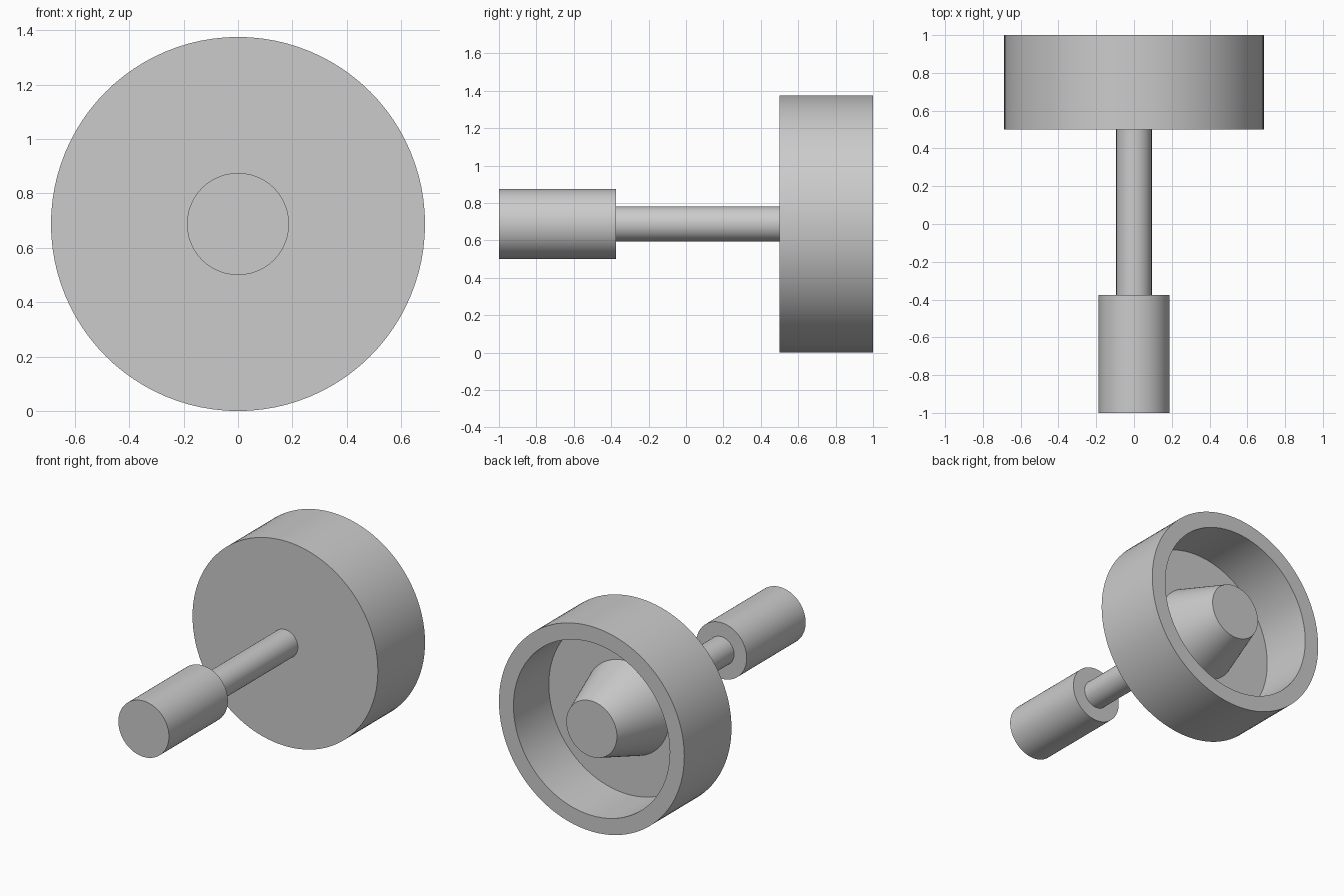
import bpy, bmesh, math
from mathutils import Vector

cube = bpy.data.objects.get("Cube")
if cube:
    bpy.data.objects.remove(cube, do_unlink=True)

RADIUS = 0.6875      # outer radius of the wheel, also the height of the axis
STEPS = 96
SINK = 0.01          # how far joined parts reach into each other

grey = bpy.data.materials.new("light grey")
grey.use_nodes = True
colour = (0.6, 0.6, 0.6, 1)
grey.diffuse_color = colour
grey.node_tree.nodes["Principled BSDF"].inputs["Base Color"].default_value = colour


def turned(name, profile):
    """Turn a profile of (radius, y) points about the long axis."""
    bm = bmesh.new()
    verts = [bm.verts.new((r, y, 0)) for r, y in profile]
    edges = [bm.edges.new(pair) for pair in zip(verts, verts[1:])]
    bmesh.ops.spin(bm, geom=verts + edges, cent=(0, 0, 0), axis=(0, 1, 0),
                   angle=math.tau, steps=STEPS, use_merge=False)
    bmesh.ops.remove_doubles(bm, verts=bm.verts, dist=0.0001)
    bmesh.ops.recalc_face_normals(bm, faces=bm.faces)
    mesh = bpy.data.meshes.new(name)
    bm.to_mesh(mesh)
    bm.free()
    mesh.materials.append(grey)
    obj = bpy.data.objects.new(name, mesh)
    obj.location = Vector((0, 0, RADIUS))
    bpy.context.collection.objects.link(obj)
    return obj


def rod(name, y0, y1, r0, r1):
    return turned(name, [(0, y0), (r0, y0), (r1, y1), (0, y1)])


back, floor, front = 1.0, 0.625, 0.5
inner = 0.58

parts = [
    # handle and thin shaft
    rod("grip", -1.0, -0.375, 0.1875, 0.1875),
    rod("shaft", -0.375 - SINK, front + SINK, 0.094, 0.094),
    # cup-shaped head, open at the back
    turned("cup", [(0, front), (RADIUS, front), (RADIUS, back),
                   (inner, back), (inner, floor), (0, floor)]),
    # tapered boss standing on the cup floor, flush with the rim
    rod("tapered_boss", floor - SINK, back, 0.3155, 0.1875),
]

# smooth curved walls, sharp rims
bpy.ops.object.select_all(action='DESELECT')
for part in parts:
    part.select_set(True)
bpy.context.view_layer.objects.active = parts[0]
bpy.ops.object.shade_smooth_by_angle(angle=math.radians(30))
